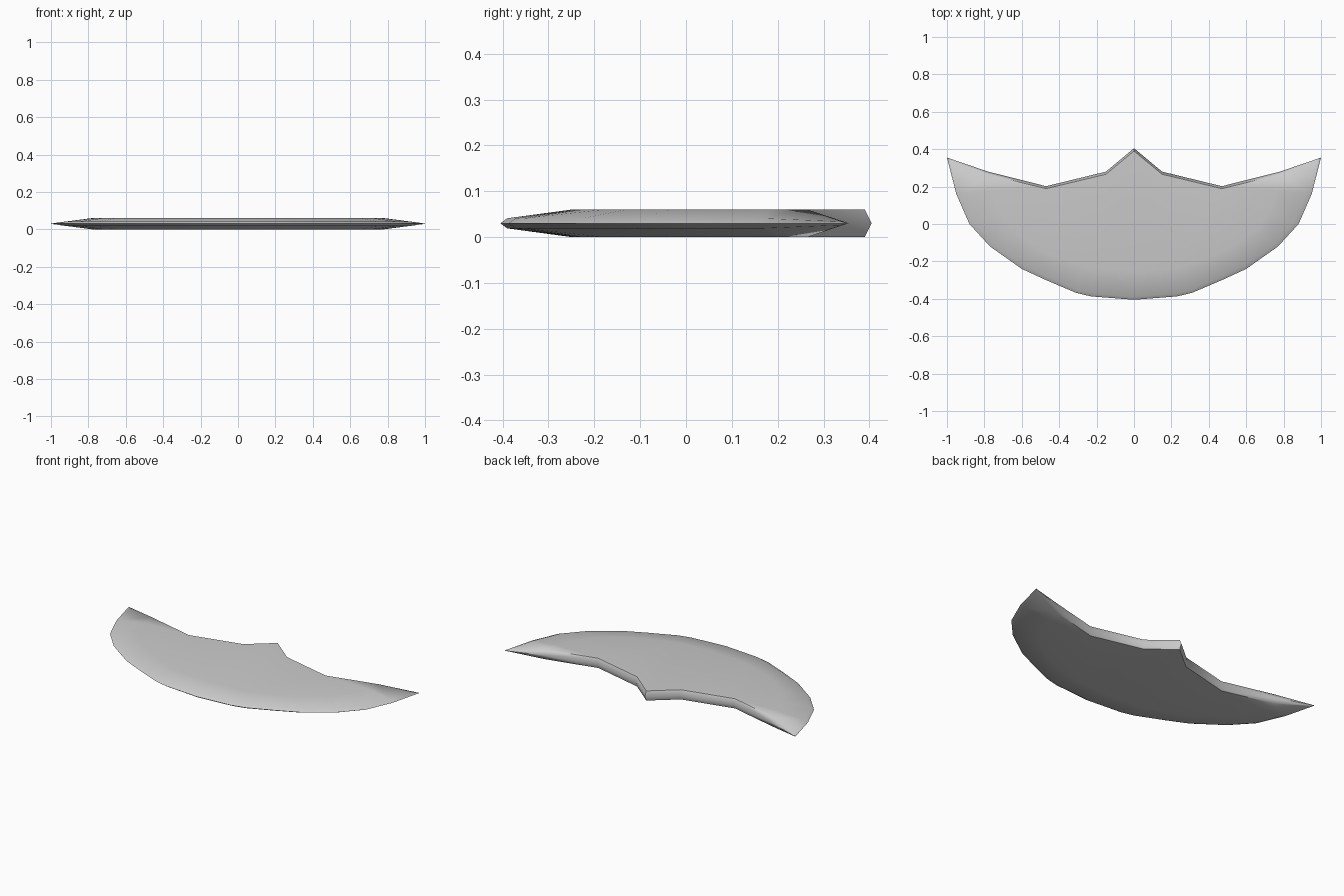
import bpy, bmesh

if "Cube" in bpy.data.objects:
    bpy.data.objects.remove(bpy.data.objects["Cube"])

# Upper right quarter of the blade; mirrored across x and across its mid-plane
MID = 0.03

# Curved cutting edge, centre to wing tip: outer edge, edge bevel, start of the flat face
edge = [(0, -.405), (.23, -.387), (.31, -.368), (.47, -.30), (.60, -.24),
        (.77, -.12), (.88, 0), (.95, .16), (1, .355)]
bevel = [(0, -.39), (.225, -.371), (.302, -.352), (.46, -.284), (.585, -.225),
         (.75, -.11), (.855, .006), (.925, .166), (.98, .338)]
flat = [(0, -.25), (.20, -.24), (.27, -.226), (.40, -.18), (.51, -.13),
        (.65, -.03), (.72, .07), (.76, .18), (.78, .265)]
# Notched back edge with the central peak: outer edge and inner bevel
back = [(0, .405), (.15, .28), (.47, .202), (.78, .28)]
back_in = [(0, .39), (.15, .266), (.47, .189)]

bm = bmesh.new()


def ring(points, z):
    return [bm.verts.new((x, y, z)) for x, y in points]


def bridge(a, b):
    for i in range(len(a) - 1):
        bm.faces.new((a[i], a[i + 1], b[i + 1], b[i]))


outer = ring(edge, 0)
mid = ring(bevel, .011)
mid[-1].co.z = .004
inner = ring(flat, MID)
rim_out = ring(back, 0) + [outer[-1]]
rim_in = ring(back_in, MID) + [inner[-1], mid[-1]]

bridge(outer, mid)
bridge(mid, inner)
bridge(rim_in, rim_out)
bm.faces.new(inner + rim_in[2::-1])
bmesh.ops.recalc_face_normals(bm, faces=bm.faces)
if max(bm.faces, key=lambda f: f.calc_area()).normal.z < 0:
    bmesh.ops.reverse_faces(bm, faces=bm.faces)

mesh = bpy.data.meshes.new("crescent_blade")
bm.to_mesh(mesh)
bm.free()
blade = bpy.data.objects.new("crescent_blade", mesh)
bpy.context.collection.objects.link(blade)
blade.location.z = MID

# Complete the blade by mirroring
m = blade.modifiers.new("mirror", 'MIRROR')
m.use_axis = (True, False, True)
m.merge_threshold = 0.0005
bpy.context.view_layer.objects.active = blade
blade.select_set(True)
bpy.ops.object.modifier_apply(modifier=m.name)
bpy.ops.object.shade_smooth_by_angle(angle=1.03)
